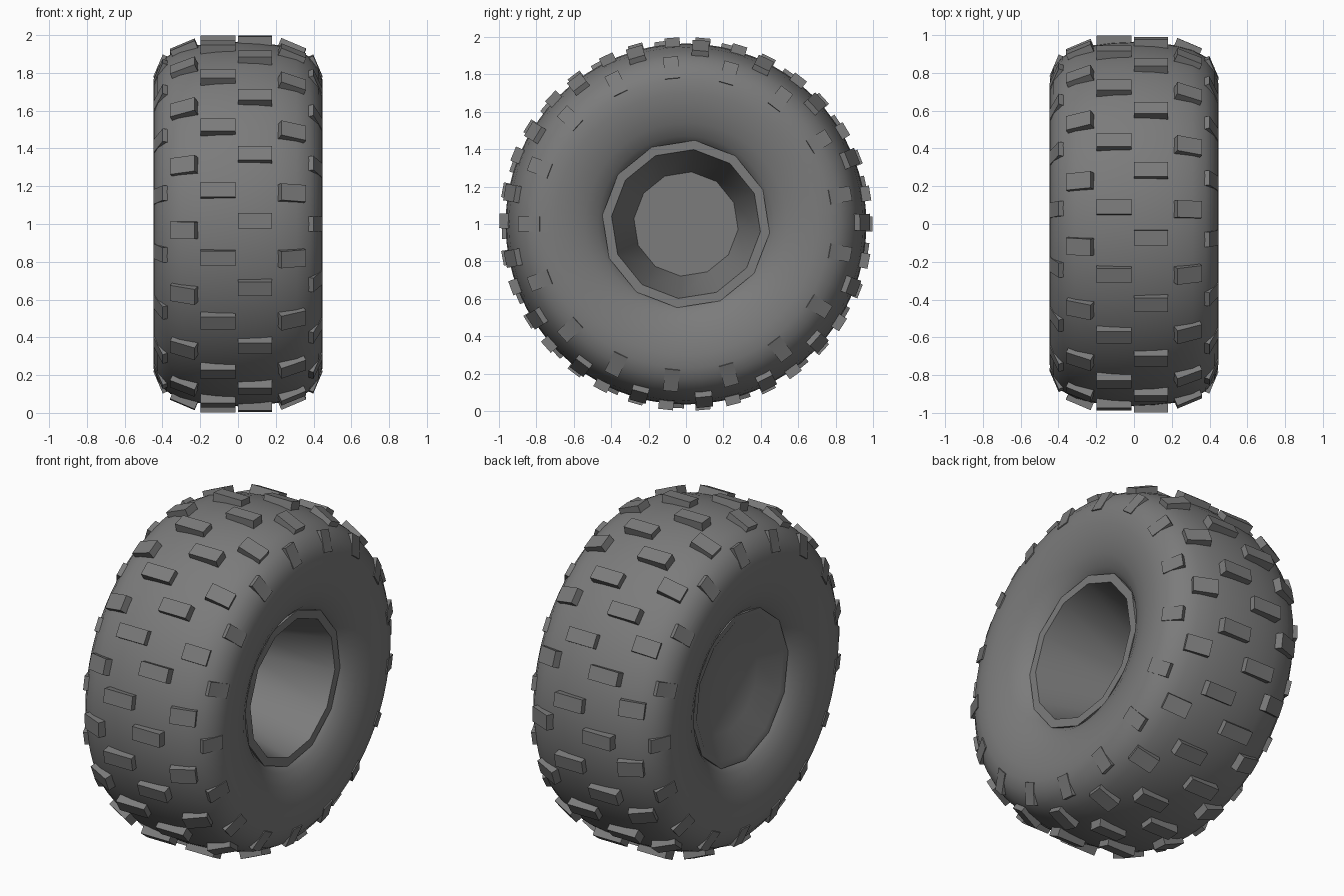
import bpy, bmesh, math
from mathutils import Matrix, Vector

cube = bpy.data.objects.get("Cube")
if cube:
    bpy.data.objects.remove(cube, do_unlink=True)

rubber = bpy.data.materials.new("dark_grey_rubber")
rubber.use_nodes = True
GREY = (0.2, 0.2, 0.2, 1)
rubber.diffuse_color = GREY
rubber.node_tree.nodes["Principled BSDF"].inputs["Base Color"].default_value = GREY

LUGS = 17
STEP = 2 * math.pi / LUGS
AXLE = Vector((0, 0, 1))


def ring_point(x, r, angle):
    """Point around the axle; angle runs from the front upwards."""
    return AXLE + Vector((x, -r * math.cos(angle), r * math.sin(angle)))


def finish(bm, name, smooth):
    bmesh.ops.recalc_face_normals(bm, faces=bm.faces)
    mesh = bpy.data.meshes.new(name)
    bm.to_mesh(mesh)
    bm.free()
    mesh.materials.append(rubber)
    obj = bpy.data.objects.new(name, mesh)
    bpy.context.collection.objects.link(obj)
    if smooth:
        bpy.ops.object.select_all(action='DESELECT')
        obj.select_set(True)
        bpy.context.view_layer.objects.active = obj
        bpy.ops.object.shade_smooth_by_angle(angle=math.radians(36))
    return obj


def lathe(name, profile, sides, closed, phase=0.0):
    """Turn (x, radius) points about the axle; open profiles get end caps."""
    bm = bmesh.new()
    rings = [[bm.verts.new(ring_point(x, r, phase + 2 * math.pi * i / sides))
              for i in range(sides)] for x, r in profile]
    pairs = list(zip(rings, rings[1:]))
    if closed:
        pairs.append((rings[-1], rings[0]))
    else:
        bm.faces.new(rings[0])
        bm.faces.new(rings[-1])
    for a, b in pairs:
        for i in range(sides):
            j = (i + 1) % sides
            bm.faces.new((a[i], a[j], b[j], b[i]))
    return finish(bm, name, True)


def lug_row(name, x, r, tilt, size, phase):
    """Ring of tread blocks; x, r is the middle of the outer face."""
    width, length, depth = size
    bm = bmesh.new()
    for i in range(LUGS):
        angle = phase + i * STEP
        out = ring_point(0, 1, angle) - AXLE
        across = Vector((1, 0, 0))
        normal = out * math.cos(tilt) + across * math.sin(tilt)
        side = across * math.cos(tilt) - out * math.sin(tilt)
        along = normal.cross(side)
        centre = ring_point(x, r, angle) - normal * depth / 2
        frame = Matrix((side * width, along * length, normal * depth)).transposed().to_4x4()
        frame.translation = centre
        bmesh.ops.create_cube(bm, size=1, matrix=frame)
    return finish(bm, name, False)


# Tyre body: rounded half section mirrored across the middle
half = [(.27, .40), (.33, .42), (.38, .47), (.415, .54), (.438, .62), (.448, .70),
        (.445, .77), (.425, .83), (.38, .885), (.31, .922), (.22, .946), (.11, .96)]
section = half + [(0, .965)] + [(-x, r) for x, r in reversed(half)]
lathe("tyre_body", section, 64, True)

# Twelve-sided hub: deep tapered bowl on one side, shallow dish on the other
hub = [(-.13, .28), (.36, .40), (.36, .45), (-.36, .45), (-.355, .41), (-.275, .28)]
lathe("hub", hub, 12, False, math.radians(6))

# Two centre rows of staggered tread blocks
lug_row("tread_centre_left", .09, .998, 0, (.182, .08, .08), math.radians(1))
lug_row("tread_centre_right", -.105, .998, 0, (.185, .08, .08), STEP / 2)

# Outer rows and sidewall rows, staggered from side to side
for sign, word, outer, wall in ((1, "left", STEP / 2 - .01, 0),
                                (-1, "right", -.035, STEP / 2)):
    lug_row("tread_outer_" + word, sign * .295, .957, sign * math.radians(23),
            (.142, .09, .08), outer)
    lug_row("tread_wall_" + word, sign * .423, .84, sign * math.radians(67),
            (.125, .08, .08), wall)
